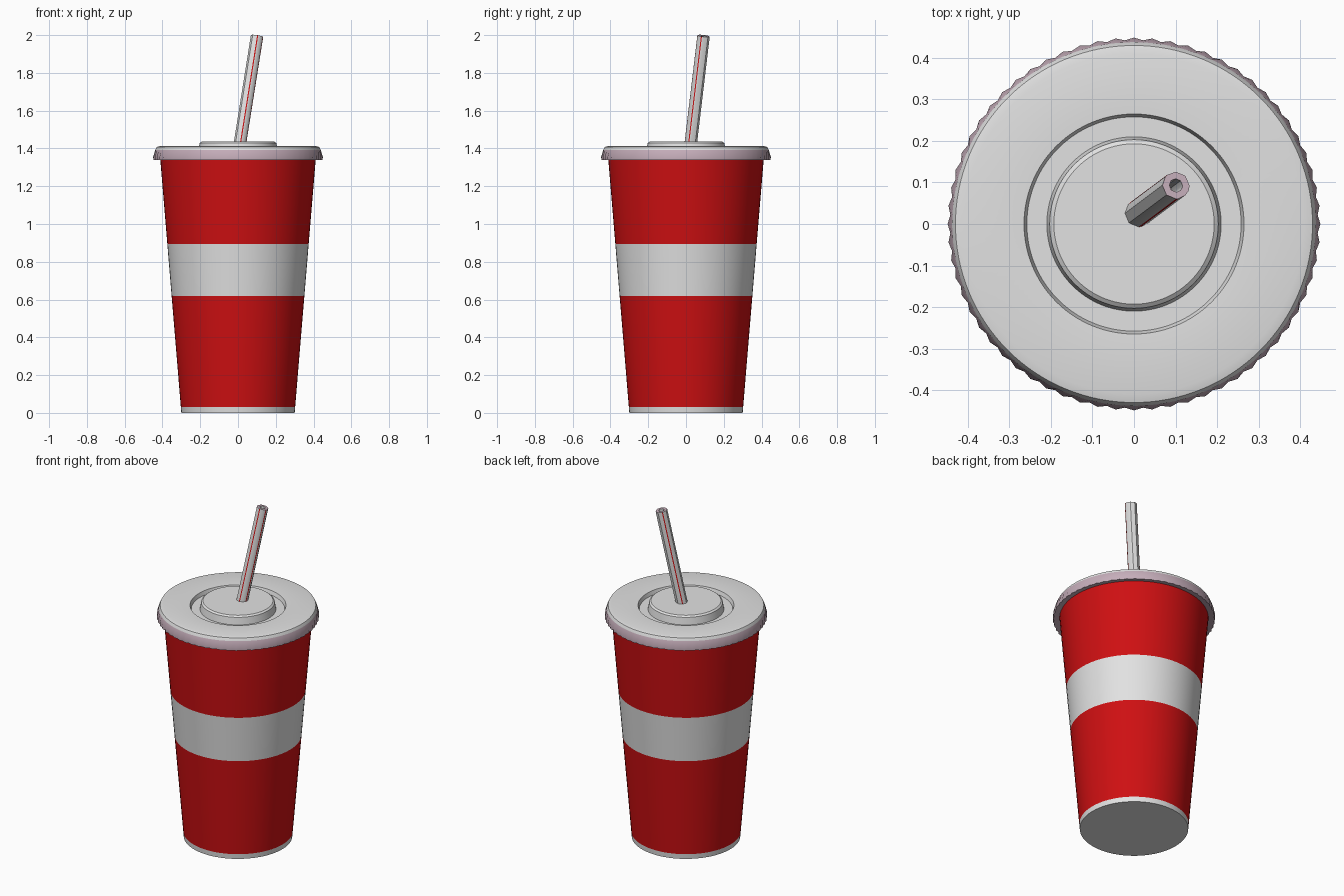
import bpy, bmesh, math
from mathutils import Vector

if "Cube" in bpy.data.objects:
    bpy.data.objects.remove(bpy.data.objects["Cube"], do_unlink=True)


def material(name, rgb):
    m = bpy.data.materials.new(name)
    m.use_nodes = True
    m.diffuse_color = (*rgb, 1)
    bsdf = m.node_tree.nodes["Principled BSDF"]
    bsdf.inputs["Base Color"].default_value = (*rgb, 1)
    bsdf.inputs["Roughness"].default_value = 0.6
    return m


RED = material("red", (0.62, 0.005, 0.006))
WHITE = material("white", (0.76, 0.76, 0.76))
PINK = material("pale pink", (0.56, 0.42, 0.49))


def lathe(name, profile, angles, mats, rule, pleat=None):
    """Spin (radius, z) points about z; rule(centre, column, row) picks the material."""
    bm = bmesh.new()
    rows = []
    for r, z in profile:
        if r == 0:
            rows.append([bm.verts.new((0, 0, z))] * len(angles))
            continue
        row = []
        for i, a in enumerate(angles):
            rr = r - (pleat(r, i) if pleat else 0)
            row.append(bm.verts.new((rr * math.cos(a), rr * math.sin(a), z)))
        rows.append(row)
    n = len(angles)
    for k, (low, high) in enumerate(zip(rows, rows[1:])):
        for i in range(n):
            j = (i + 1) % n
            corners = list(dict.fromkeys((low[i], low[j], high[j], high[i])))
            f = bm.faces.new(corners)
            f.material_index = rule(f.calc_center_median(), i, k)
    bmesh.ops.recalc_face_normals(bm, faces=bm.faces)
    mesh = bpy.data.meshes.new(name)
    bm.to_mesh(mesh)
    bm.free()
    ob = bpy.data.objects.new(name, mesh)
    bpy.context.collection.objects.link(ob)
    for m in mats:
        mesh.materials.append(m)
    bpy.ops.object.select_all(action="DESELECT")
    ob.select_set(True)
    bpy.context.view_layer.objects.active = ob
    bpy.ops.object.shade_smooth_by_angle(angle=math.radians(35))
    return ob


def ring(n):
    return [math.tau * i / n for i in range(n)]


# Tapered cup with a white base edge and a white middle band
def cup_radius(z):
    return 0.3 + 0.083 * z


levels = [0, 0.03, 0.62, 0.895, 1.36]
lathe("cup", [(0, 0)] + [(cup_radius(z), z) for z in levels], ring(64), [RED, WHITE],
      lambda c, i, k: int(c.z < 0.03 or 0.62 < c.z < 0.895))

# Lid with a crimped rim, a sunken groove and a raised centre
lid_profile = [(0.405, 1.345), (0.448, 1.338), (0.449, 1.355), (0.438, 1.392),
               (0.43, 1.408), (0.41, 1.413), (0.265, 1.408), (0.258, 1.385),
               (0.21, 1.385), (0.203, 1.428), (0.193, 1.436), (0, 1.436)]
lathe("lid", lid_profile, ring(128), [WHITE, PINK],
      lambda c, i, k: int(k < 3),
      lambda r, i: 0.006 * (i % 2) if r > 0.44 else 0)

# Straw: eight sides, with narrow faces forming the red stripes
base, tip = Vector((0.006, 0.022, 1.4)), Vector((0.101, 0.093, 1.996))
axis = tip - base
length = axis.length
stripes = [math.radians(a) for a in (-85, -20, 135)]
half = math.radians(5)
angles = [a for a in ring(8)
          if all(abs(math.remainder(a - s, math.tau)) > 2.5 * half for s in stripes)]
angles += [s + d for s in stripes for d in (-half, half)]
angles = sorted(a % math.tau for a in angles)


def straw_colour(c, i, k):
    mid = (angles[i] + half) % math.tau
    striped = any(abs(math.remainder(mid - s, math.tau)) < 0.01 for s in stripes)
    if k == 0 and striped and c.z < length:
        return 1
    return 2 if k == 1 else 0


straw = lathe("straw", [(0.033, 0), (0.033, length), (0.016, length), (0.016, length - 0.15), (0, length - 0.15)],
              angles, [WHITE, RED, PINK], straw_colour)

# Lean the straw without twisting its stripes
straw.rotation_mode = "QUATERNION"
straw.rotation_quaternion = Vector((0, 0, 1)).rotation_difference(axis)
straw.location = base
